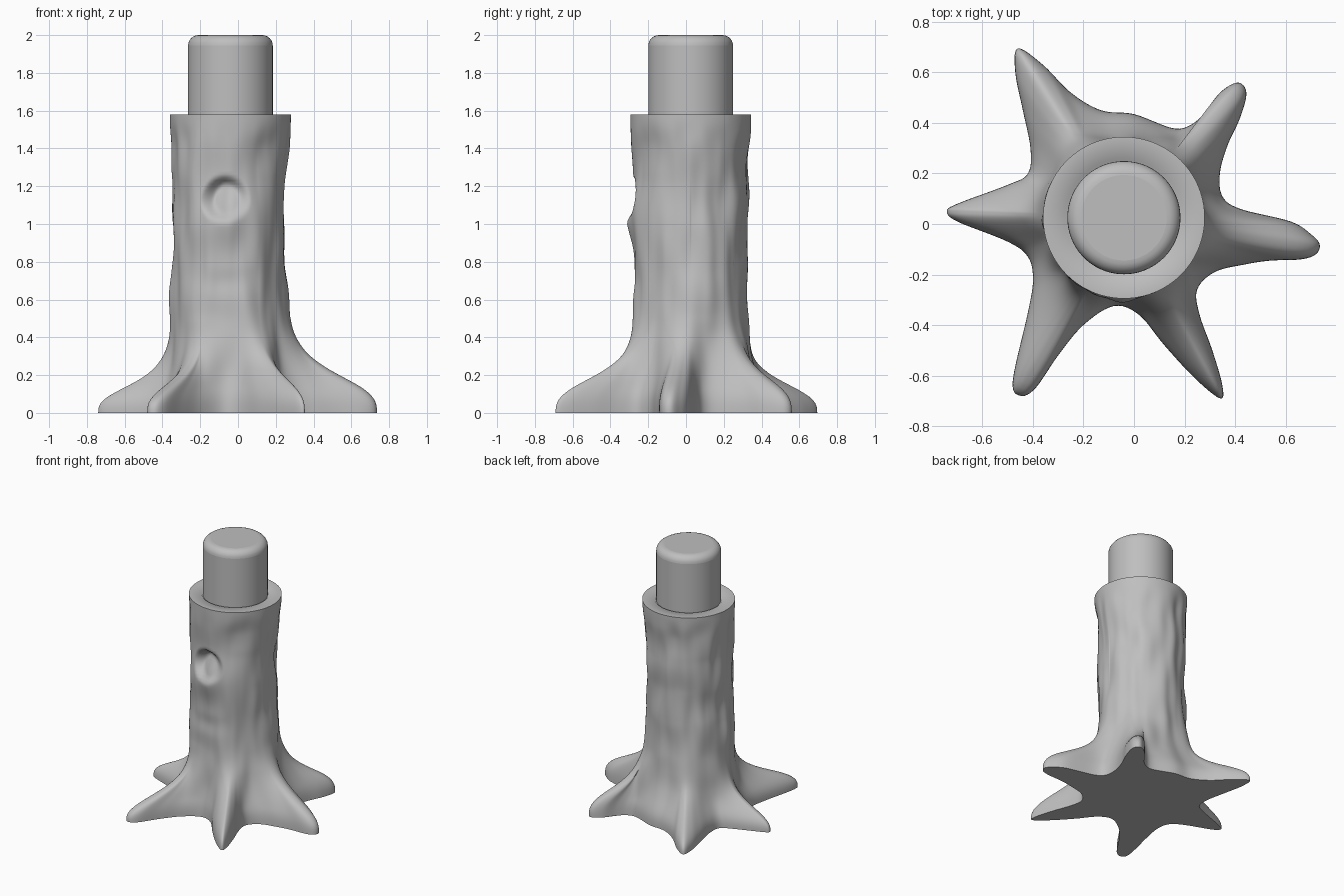
import bpy, bmesh, math
from mathutils import Vector, noise

cube = bpy.data.objects.get("Cube")
if cube:
    bpy.data.objects.remove(cube, do_unlink=True)

CENTRE = Vector((-0.04, 0.025))
LEDGE = 1.58
HEIGHT = 2.0


def make_material(name, colour):
    mat = bpy.data.materials.new(name)
    mat.use_nodes = True
    mat.diffuse_color = colour
    mat.node_tree.nodes["Principled BSDF"].inputs["Base Color"].default_value = colour
    return mat


grey = make_material("plain grey", (0.52, 0.52, 0.52, 1))


def smooth_step(low, high, value):
    t = max(0.0, min(1.0, (value - low) / (high - low)))
    return t * t * (3 - 2 * t)


def finish(obj, angle):
    obj.data.materials.clear()
    obj.data.materials.append(grey)
    bpy.ops.object.select_all(action="DESELECT")
    obj.select_set(True)
    bpy.context.view_layer.objects.active = obj
    bpy.ops.object.shade_smooth_by_angle(angle=math.radians(angle))


# Ground outline of the six spreading roots, counter-clockwise
ROOTS = [
    (.735, -.08), (.7, -.04), (.62, .01), (.42, .06), (.35, .11),
    (.34, .2), (.37, .31), (.42, .42), (.445, .52), (.41, .56), (.34, .52),
    (.28, .44), (.22, .39), (.15, .38), (0, .435), (-.13, .45),
    (-.25, .52), (-.36, .63), (-.46, .695), (-.47, .6), (-.44, .45),
    (-.41, .3), (-.42, .2), (-.5, .155), (-.7, .08), (-.74, .05),
    (-.7, .01), (-.5, -.07), (-.42, -.13), (-.4, -.22), (-.42, -.35),
    (-.48, -.62), (-.45, -.68), (-.39, -.65), (-.3, -.52), (-.2, -.4),
    (-.08, -.325), (.02, -.36), (.12, -.48), (.24, -.61), (.34, -.69),
    (.35, -.64), (.31, -.5), (.26, -.36), (.25, -.26), (.32, -.19),
    (.44, -.16), (.54, -.145), (.66, -.14), (.72, -.12),
]


def closed_curve(points, steps):
    """Smooth closed curve through the points."""
    pts = [Vector(p) for p in points]
    n = len(pts)
    for i in range(n):
        a, b, c, d = (pts[(i + k) % n] for k in (-1, 0, 1, 2))
        for s in range(steps):
            t = s / steps
            yield 0.5 * (2 * b + (c - a) * t + (2 * a - 5 * b + 4 * c - d) * t ** 2
                         + (3 * b - a - 3 * c + d) * t ** 3)


def soften(polar, width):
    """Blur the outline by angle, so the root ridges round off as they rise."""
    for angle, radius in polar:
        weights = [math.exp((math.cos(angle - a) - 1) / width ** 2) for a, r in polar]
        blurred = sum(w * r for w, (a, r) in zip(weights, polar)) / sum(weights)
        yield angle, radius, blurred


def trunk_radius(angle, z, foot, soft_foot):
    """Lumpy bark blending down into the roots, with a hollow knot in front."""
    direction = Vector((math.cos(angle), math.sin(angle)))
    reach = 0.2 + 0.035 * direction.x
    spread = (1 - smooth_step(0.35, 0.8, z)) / (1 + (z / reach) ** 2.9)
    rim = smooth_step(1.2, LEDGE, z)
    radius = 0.297 + 0.023 * rim - 0.01 * direction.x * (1 - rim)

    # Bark lumps, fading at the sawn rim and at the ground
    fade = (1 - smooth_step(1.4, LEDGE, z)) * (1 - spread)
    lumps = noise.noise(Vector((direction.x * 2, direction.y * 2, z * 4)))
    grooves = noise.noise(Vector((direction.x * 4, direction.y * 4, z * 2.5 + 7)))
    radius += fade * (0.02 * lumps + 0.01 * grooves)

    # Knot swelling with a scooped hollow, deepest at its upper right
    if direction.y < 0:
        x = CENTRE.x + radius * direction.x
        swell = math.hypot(x + 0.03, z - 1.03)
        hollow = math.hypot(x + 0.065, z - 1.13)
        dent = math.hypot((x + 0.08) / 2, z - 0.69)
        radius += 0.035 * math.exp(-(swell / 0.18) ** 2)
        depth = 0.05 + 0.2 * (z - 1.13 - x - 0.065)
        radius -= depth * (1 - smooth_step(0.07, 0.13, hollow))
        radius -= 0.01 * math.exp(-(dent / 0.06) ** 2)
    foot += (soft_foot - foot) * smooth_step(0.12, 0.4, z)
    return radius + (foot - radius) * spread


# Trunk with roots: stacked rings, a sawn ledge and a flat base
bm = bmesh.new()
outline = [p - CENTRE for p in closed_curve(ROOTS, 6)]
polar = list(soften([(math.atan2(p.y, p.x), p.length) for p in outline], 0.12))


def add_ring(z, radius_of):
    ring = []
    for angle, foot, soft_foot in polar:
        radius = radius_of(angle, foot, soft_foot)
        ring.append(bm.verts.new((CENTRE.x + radius * math.cos(angle),
                                  CENTRE.y + radius * math.sin(angle), z)))
    return ring


LAYERS = 90
rings = []
for i in range(LAYERS + 1):
    z = LEDGE * i / LAYERS
    rings.append(add_ring(z, lambda a, f, s: trunk_radius(a, z, f, s)))
for z, radius in ((LEDGE, 0.235), (LEDGE - 0.008, 0.227), (LEDGE - 0.008, 0.2)):
    rings.append(add_ring(z, lambda a, f, s: radius))

count = len(polar)
for low, high in zip(rings, rings[1:]):
    for i in range(count):
        j = (i + 1) % count
        bm.faces.new((low[i], low[j], high[j], high[i]))
for ring, z in ((rings[0], 0), (rings[-1], LEDGE - 0.008)):
    middle = bm.verts.new((CENTRE.x, CENTRE.y, z))
    for i in range(count):
        bm.faces.new((ring[i], ring[(i + 1) % count], middle))
bmesh.ops.recalc_face_normals(bm, faces=bm.faces)

mesh = bpy.data.meshes.new("trunk_with_roots")
bm.to_mesh(mesh)
bm.free()
trunk = bpy.data.objects.new("trunk_with_roots", mesh)
bpy.context.collection.objects.link(trunk)
finish(trunk, 50)

# Round post rising from the ledge, with a softened top edge
BOTTOM = LEDGE - 0.08
bpy.ops.mesh.primitive_cylinder_add(
    vertices=96, radius=0.224, depth=HEIGHT - BOTTOM,
    location=(CENTRE.x, CENTRE.y, (HEIGHT + BOTTOM) / 2))
post = bpy.context.object
post.name = "top_post"
bevel = post.modifiers.new("soft_edge", "BEVEL")
bevel.width = 0.055
bevel.segments = 6
bevel.limit_method = "ANGLE"
bevel.angle_limit = math.radians(60)
finish(post, 40)
